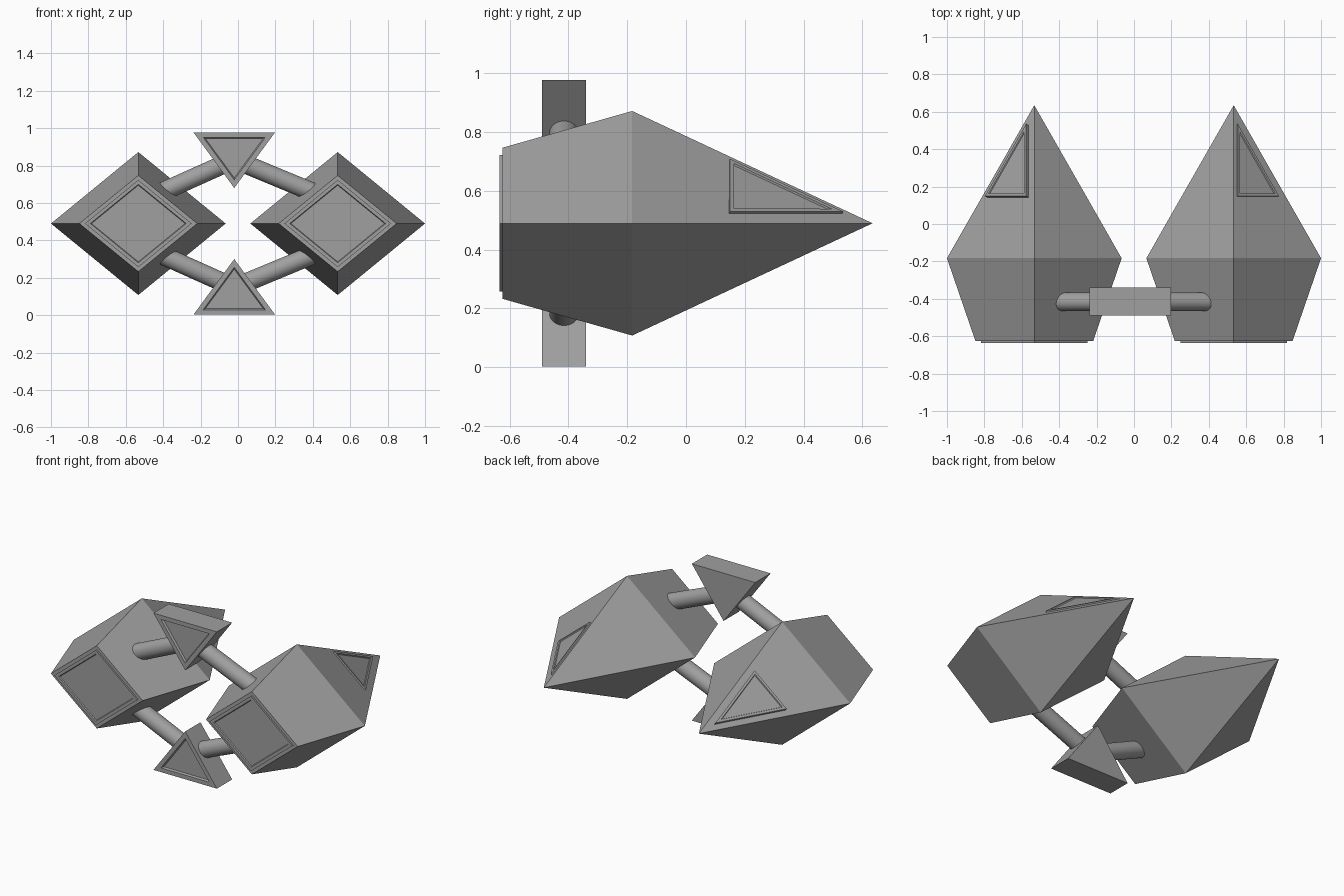
import bpy
import bmesh
from math import pi
from mathutils import Vector

if "Cube" in bpy.data.objects:
    bpy.data.objects.remove(bpy.data.objects["Cube"])

grey = bpy.data.materials.new("hull grey")
grey.use_nodes = True
grey.diffuse_color = (0.35, 0.35, 0.35, 1)
grey.node_tree.nodes["Principled BSDF"].inputs["Base Color"].default_value = grey.diffuse_color

MID_Z = 0.49
POD_X = 0.533
TRUSS_X = -0.02
TRUSS_Y = -0.415


def finish(name, bm):
    bmesh.ops.recalc_face_normals(bm, faces=bm.faces)
    mesh = bpy.data.meshes.new(name)
    bm.to_mesh(mesh)
    bm.free()
    mesh.materials.append(grey)
    obj = bpy.data.objects.new(name, mesh)
    bpy.context.collection.objects.link(obj)
    return obj


def panel_prism(name, outline, direction, border, slope, depth):
    """Prism from an outline, with a framed recess on the outline's own side."""
    bm = bmesh.new()
    front = bm.faces.new([bm.verts.new(p) for p in outline])
    back = [bm.verts.new(Vector(p) + Vector(direction)) for p in outline]
    bm.faces.new(back[::-1])
    n = len(back)
    for i in range(n):
        j = (i + 1) % n
        bm.faces.new((front.verts[i], front.verts[j], back[j], back[i]))
    bmesh.ops.recalc_face_normals(bm, faces=bm.faces)
    bmesh.ops.inset_individual(bm, faces=[front], thickness=border, use_even_offset=True)
    bmesh.ops.inset_individual(bm, faces=[front], thickness=slope, depth=-depth,
                               use_even_offset=True)
    return finish(name, bm)


def diamond(x, y, half_x, half_z):
    return [(x + half_x, y, MID_Z), (x, y, MID_Z + half_z),
            (x - half_x, y, MID_Z), (x, y, MID_Z - half_z)]


def window_point(x, y, side):
    """Point just above the outer upper slope of a pod's nose."""
    rise = (0.635 - y) / 0.815 - (x - POD_X) / 0.467
    shift = -0.022 if side < 0 else 0
    return (side * x + shift, y, MID_Z + 0.38 * rise + 0.011)


for side, label in ((1, "left"), (-1, "right")):
    # Faceted pod: blunt rear, wide middle, pointed nose
    cx = side * POD_X
    bm = bmesh.new()
    rear = [bm.verts.new(p) for p in diamond(cx, -0.625, 0.315, 0.257)]
    middle = [bm.verts.new(p) for p in diamond(cx, -0.183, 0.467, 0.382)]
    nose = bm.verts.new((cx, 0.635, MID_Z))
    bm.faces.new(rear)
    for i in range(4):
        j = (i + 1) % 4
        bm.faces.new((rear[i], rear[j], middle[j], middle[i]))
        bm.faces.new((middle[i], middle[j], nose))
    finish(label + "_pod", bm)

    # Raised diamond plate with a recessed centre
    panel_prism(label + "_engine_plate", diamond(cx, -0.635, 0.285, 0.233),
                (0, 0.03, 0), 0.018, 0.004, 0.006)

    # Framed triangular window on the nose
    corners = [window_point(x, y, side)
               for x, y in ((0.555, 0.15), (0.775, 0.15), (0.555, 0.535))]
    panel_prism(label + "_window", corners,
                Vector((-side * 0.6, -0.34, -0.73)) * 0.03, 0.014, 0.003, 0.006)

for up, level in ((1, "upper"), (-1, "lower")):
    # Triangular joint block with a recessed front
    tri = [(TRUSS_X - 0.218, -0.49, MID_Z + up * 0.487),
           (TRUSS_X + 0.218, -0.49, MID_Z + up * 0.487),
           (TRUSS_X, -0.49, MID_Z + up * 0.19)]
    panel_prism(level + "_joint_block", tri, (0, 0.15, 0), 0.026, 0.006, 0.012)

    # Round struts running from the block into each pod
    for side, label in ((1, "left"), (-1, "right")):
        start = Vector((TRUSS_X, TRUSS_Y, MID_Z + up * 0.342))
        end = Vector((side * 0.52, TRUSS_Y, MID_Z + up * 0.118))
        axis = end - start
        bpy.ops.mesh.primitive_cylinder_add(vertices=32, radius=0.05, depth=axis.length,
                                            location=(start + end) / 2)
        strut = bpy.context.object
        strut.name = f"{level}_{label}_strut"
        strut.rotation_euler = axis.to_track_quat('Z', 'Y').to_euler()
        strut.data.materials.append(grey)
        bpy.ops.object.shade_smooth_by_angle(angle=pi / 6)
